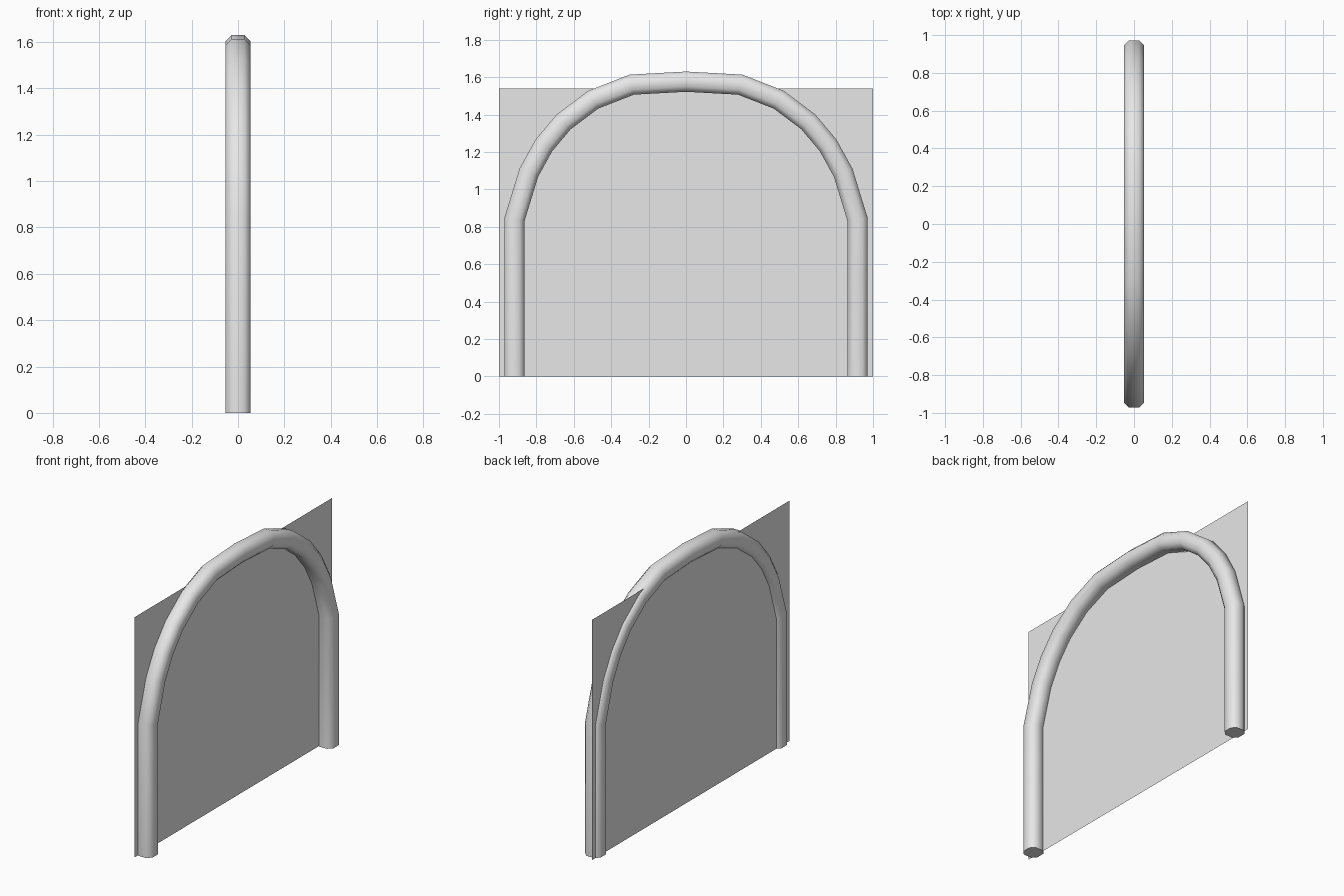
import bpy, bmesh, math
from mathutils import Vector

cube = bpy.data.objects.get("Cube")
if cube:
    bpy.data.objects.remove(cube, do_unlink=True)

grey = bpy.data.materials.new("light_grey")
grey.use_nodes = True
grey.diffuse_color = (0.8, 0.8, 0.8, 1)
grey.node_tree.nodes["Principled BSDF"].inputs["Base Color"].default_value = (0.8, 0.8, 0.8, 1)


def make_object(name, bm):
    bmesh.ops.recalc_face_normals(bm, faces=bm.faces)
    mesh = bpy.data.meshes.new(name)
    bm.to_mesh(mesh)
    bm.free()
    mesh.materials.append(grey)
    obj = bpy.data.objects.new(name, mesh)
    bpy.context.collection.objects.link(obj)
    return obj


# Arch centre line: one half as (y, z), mirrored across the crown
half = [(-0.917, 0), (-0.917, 0.84), (-0.84, 1.09), (-0.76, 1.235),
        (-0.655, 1.36), (-0.495, 1.48), (-0.29, 1.56)]
path = half + [(0, 1.576)] + [(-y, z) for y, z in reversed(half)]
path = [Vector((0, y, z)) for y, z in path]

# Eight-sided pipe section
R, C = 0.054, 0.027
section = [(R, -C), (R, C), (C, R), (-C, R), (-R, C), (-R, -C), (-C, -R), (C, -R)]

# Sweep the section with mitred joints
bm = bmesh.new()
rings = []
for i, p in enumerate(path):
    a = (p - path[i - 1]).normalized() if i else (path[1] - p).normalized()
    b = (path[i + 1] - p).normalized() if i < len(path) - 1 else a
    tangent = (a + b).normalized()
    out = Vector((0, -tangent.z, tangent.y)) / tangent.dot(a)
    rings.append([bm.verts.new(p + Vector((u, 0, 0)) + out * v) for u, v in section])
for r, s in zip(rings, rings[1:]):
    for k in range(len(section)):
        j = (k + 1) % len(section)
        bm.faces.new((r[k], r[j], s[j], s[k]))
bm.faces.new(rings[0])
bm.faces.new(rings[-1])
arch = make_object("arch_pipe", bm)

bpy.ops.object.select_all(action='DESELECT')
arch.select_set(True)
bpy.context.view_layer.objects.active = arch
bpy.ops.object.shade_smooth_by_angle(angle=math.radians(60))

# Flat sheet set into the back half of the pipe
bm = bmesh.new()
bm.faces.new([bm.verts.new((-0.033, y, z)) for y, z in
              [(-1, 0), (1, 0), (1, 1.54), (-1, 1.54)]])
make_object("back_panel", bm)
